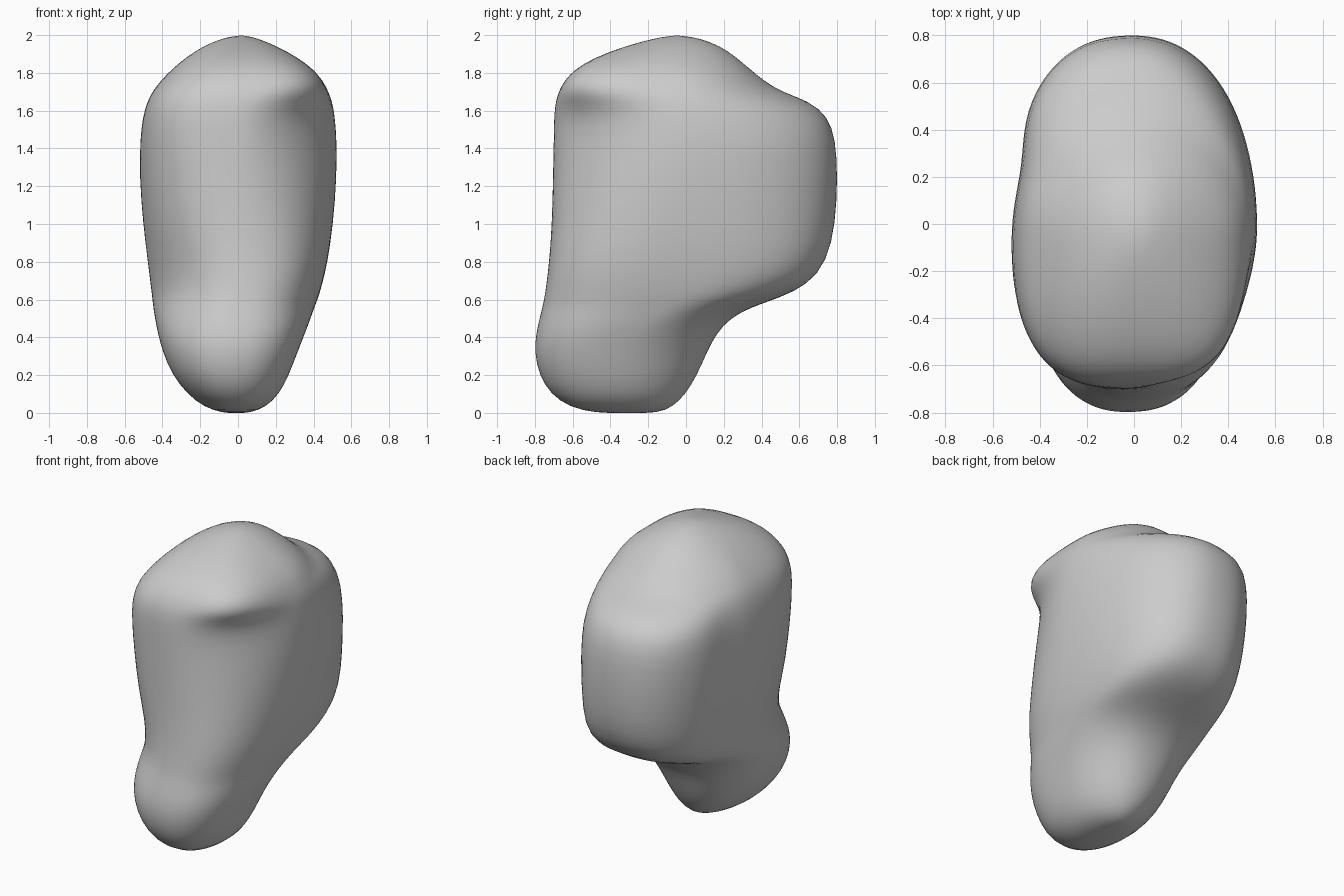
import bpy
import bmesh
from math import cos, sin, exp, tau

SIDES = 56

# Horizontal sections: height, right edge, left edge, front edge, back edge
SECTIONS = [
    (0, -.08, .06, -.48, -.15),
    (.03, -.18, .15, -.62, -.07),
    (.1, -.27, .22, -.72, 0),
    (.2, -.35, .27, -.78, .06),
    (.32, -.4, .315, -.805, .11),
    (.42, -.425, .355, -.795, .16),
    (.5, -.44, .385, -.775, .23),
    (.56, -.45, .405, -.76, .34),
    (.61, -.455, .425, -.75, .5),
    (.68, -.465, .445, -.74, .65),
    (.8, -.48, .475, -.725, .75),
    (1, -.505, .505, -.71, .795),
    (1.25, -.525, .525, -.705, .805),
    (1.45, -.52, .525, -.7, .795),
    (1.57, -.505, .515, -.7, .755),
    (1.65, -.48, .5, -.69, .66),
    (1.7, -.455, .48, -.675, .5),
    (1.76, -.41, .45, -.645, .41),
    (1.82, -.35, .4, -.59, .34),
    (1.88, -.28, .32, -.49, .27),
    (1.94, -.19, .21, -.33, .19),
    (1.985, -.08, .1, -.16, .07),
]

# Squareness of each corner by height (two is an ellipse)
FRONT_LEFT = [(0, 2.2), (.4, 2.6), (.75, 2.75), (1.05, 2.25), (1.4, 1.7), (1.58, 1.7), (1.78, 3.6), (2, 2.2)]
FRONT_RIGHT = [(0, 2.2), (.4, 2.2), (.72, 1.85), (1.1, 2.4), (1.68, 3.1), (2, 2.2)]
BACK_LEFT = [(0, 2), (.5, 2.3), (.7, 2.75), (1, 2.3), (1.4, 2.15), (1.68, 1.8), (2, 2)]
BACK_RIGHT = [(0, 2), (.5, 2.3), (1, 2.4), (1.55, 2.6), (1.72, 2.1), (2, 2)]


def smoothstep(low, high, value):
    t = min(max((value - low) / (high - low), 0), 1)
    return t * t * (3 - 2 * t)


def blend(stops, z):
    """Ease through a list of (height, value) stops."""
    for (low, a), (high, b) in zip(stops, stops[1:]):
        if z <= high:
            return a + (b - a) * smoothstep(low, high, z)
    return stops[-1][1]


def make_material(name, colour):
    material = bpy.data.materials.new(name)
    material.use_nodes = True
    material.diffuse_color = colour
    shader = material.node_tree.nodes["Principled BSDF"]
    shader.inputs["Base Color"].default_value = colour
    shader.inputs["Roughness"].default_value = 0.7
    return material


def section_points(z, right, left, front, back):
    """Outline made of four quarter superellipses sharing one centre."""
    middle_x = (right + left) / 2
    middle_y = (front + back) / 2
    reach_x = (left - right) / 2
    # The widest line moves from the foot back to the middle of the body
    body = smoothstep(.35, .75, z) * (1 - smoothstep(1.75, 1.95, z))
    widest_y = middle_y + (-.03 - middle_y) * body
    for i in range(SIDES):
        c, s = cos(tau * i / SIDES), sin(tau * i / SIDES)
        if s > 0:
            corner = BACK_LEFT if c > 0 else BACK_RIGHT
            reach_y = back - widest_y
        else:
            corner = FRONT_LEFT if c > 0 else FRONT_RIGHT
            reach_y = widest_y - front
        power = blend(corner, z)
        radius = (abs(c) ** power + abs(s) ** power) ** (-1 / power)
        x = middle_x + c * radius * reach_x
        y = widest_y + s * radius * reach_y
        # Shallow dip along the right flank
        if c < 0:
            x *= 1 - .06 * body * exp(-((y - .25) / .16) ** 2)
        yield x, y, z


def build_body(material):
    bm = bmesh.new()
    rings = [[bm.verts.new(p) for p in section_points(*row)] for row in SECTIONS]

    # Skin between neighbouring sections
    for lower, upper in zip(rings, rings[1:]):
        for i in range(SIDES):
            j = (i + 1) % SIDES
            bm.faces.new((lower[i], lower[j], upper[j], upper[i]))

    # Crown and sole
    crown = bm.verts.new((.02, -.05, 2))
    sole = bm.verts.new((-.01, -.31, 0))
    for i in range(SIDES):
        j = (i + 1) % SIDES
        bm.faces.new((rings[-1][i], rings[-1][j], crown))
        bm.faces.new((rings[0][j], rings[0][i], sole))

    # Relax the skin so the sections melt together
    inner = [v for ring in rings[1:-1] for v in ring]
    bmesh.ops.smooth_vert(bm, verts=inner, factor=.25,
                          use_axis_x=True, use_axis_y=True, use_axis_z=False)

    for face in bm.faces:
        face.smooth = True
    mesh = bpy.data.meshes.new("body")
    bm.to_mesh(mesh)
    bm.free()
    mesh.materials.append(material)
    body = bpy.data.objects.new("body", mesh)
    bpy.context.collection.objects.link(body)
    skin = body.modifiers.new("soft_skin", "SUBSURF")
    skin.levels = skin.render_levels = 1


cube = bpy.data.objects.get("Cube")
if cube:
    bpy.data.objects.remove(cube, do_unlink=True)

build_body(make_material("plain grey", (.6, .6, .6, 1)))
